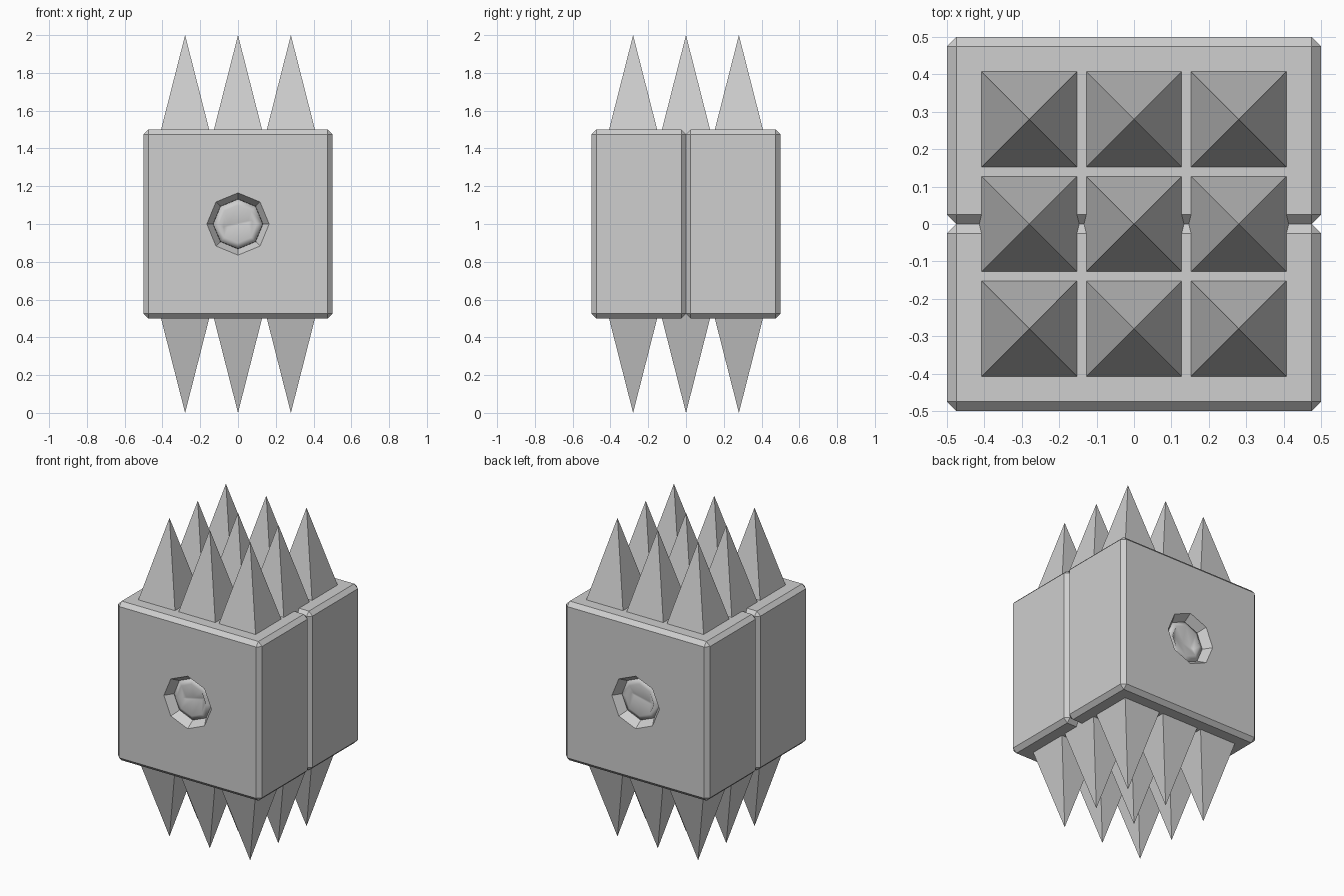
import bpy, bmesh, math
from mathutils import Matrix, Vector

if "Cube" in bpy.data.objects:
    bpy.data.objects.remove(bpy.data.objects["Cube"])

grey = bpy.data.materials.new("light grey")
grey.diffuse_color = (0.62, 0.62, 0.62, 1)
grey.use_nodes = True
grey.node_tree.nodes["Principled BSDF"].inputs["Base Color"].default_value = grey.diffuse_color


def finish(bm, name):
    bmesh.ops.recalc_face_normals(bm, faces=bm.faces[:])
    me = bpy.data.meshes.new(name)
    bm.to_mesh(me)
    bm.free()
    me.materials.append(grey)
    ob = bpy.data.objects.new(name, me)
    bpy.context.collection.objects.link(ob)
    return ob


def octagon(bm, rx, rz, y, tilt=0.0):
    ring = []
    for i in range(8):
        a = i * math.pi / 4
        x = rx * math.cos(a)
        ring.append(bm.verts.new((x, y, 1 + rz * math.sin(a) + tilt * x)))
    return ring


def bridge(bm, a, b):
    for i in range(8):
        j = (i + 1) % 8
        bm.faces.new((a[i], a[j], b[j], b[i]))


for side, label in ((1, "front"), (-1, "back")):
    # chamfered half of the block
    bm = bmesh.new()
    bmesh.ops.create_cube(bm, size=1, matrix=Matrix.Translation((0, -0.25 * side, 1))
                          @ Matrix.Diagonal((1, 0.5, 1, 1)))
    bmesh.ops.bevel(bm, geom=bm.edges[:], offset=0.025, segments=1,
                    profile=0.5, affect='EDGES')
    half = finish(bm, label + "_block")

    # eight-sided tapered socket, cut out of the block
    bm = bmesh.new()
    rings = [octagon(bm, r, r, y * side)
             for r, y in ((0.198, -0.55), (0.132, -0.45), (0.132, -0.40))]
    bridge(bm, rings[0], rings[1])
    bridge(bm, rings[1], rings[2])
    bm.faces.new(rings[0])
    bm.faces.new(rings[2])
    cutter = finish(bm, label + "_socket_cutter")
    cutter.hide_render = True
    mod = half.modifiers.new("socket", 'BOOLEAN')
    mod.operation = 'DIFFERENCE'
    mod.solver = 'EXACT'
    mod.object = cutter
    bpy.context.view_layer.objects.active = half
    bpy.ops.object.modifier_apply(modifier=mod.name)
    bpy.data.objects.remove(cutter)

    # soft pad with a pinched slit inside the socket
    bm = bmesh.new()
    rings = [octagon(bm, 0.133, 0.133, -0.40 * side),
             octagon(bm, 0.131, 0.131, -0.448 * side),
             octagon(bm, 0.10, 0.10, -0.462 * side),
             octagon(bm, 0.075, 0.008, -0.435 * side, 0.22)]
    for a, b in zip(rings, rings[1:]):
        bridge(bm, a, b)
    bm.faces.new(rings[0])
    bm.faces.new(rings[-1])
    for f in bm.faces:
        f.smooth = True
    finish(bm, label + "_slit_pad")

# three by three spikes above and below, roots sunk into the block
for up, label in ((1, "top"), (-1, "bottom")):
    bm = bmesh.new()
    flip = Matrix.Identity(4) if up > 0 else Matrix.Rotation(math.pi, 4, 'X')
    for ix in (-1, 0, 1):
        for iy in (-1, 0, 1):
            place = Matrix.Translation(Vector((ix * 0.28, iy * 0.28, 1 + up * 0.725)))
            bmesh.ops.create_cone(bm, cap_ends=True, segments=4,
                                  radius1=0.14 * math.sqrt(2), radius2=0, depth=0.55,
                                  matrix=place @ flip @ Matrix.Rotation(math.pi / 4, 4, 'Z'))
    bmesh.ops.remove_doubles(bm, verts=bm.verts[:], dist=1e-5)
    finish(bm, label + "_spikes")
